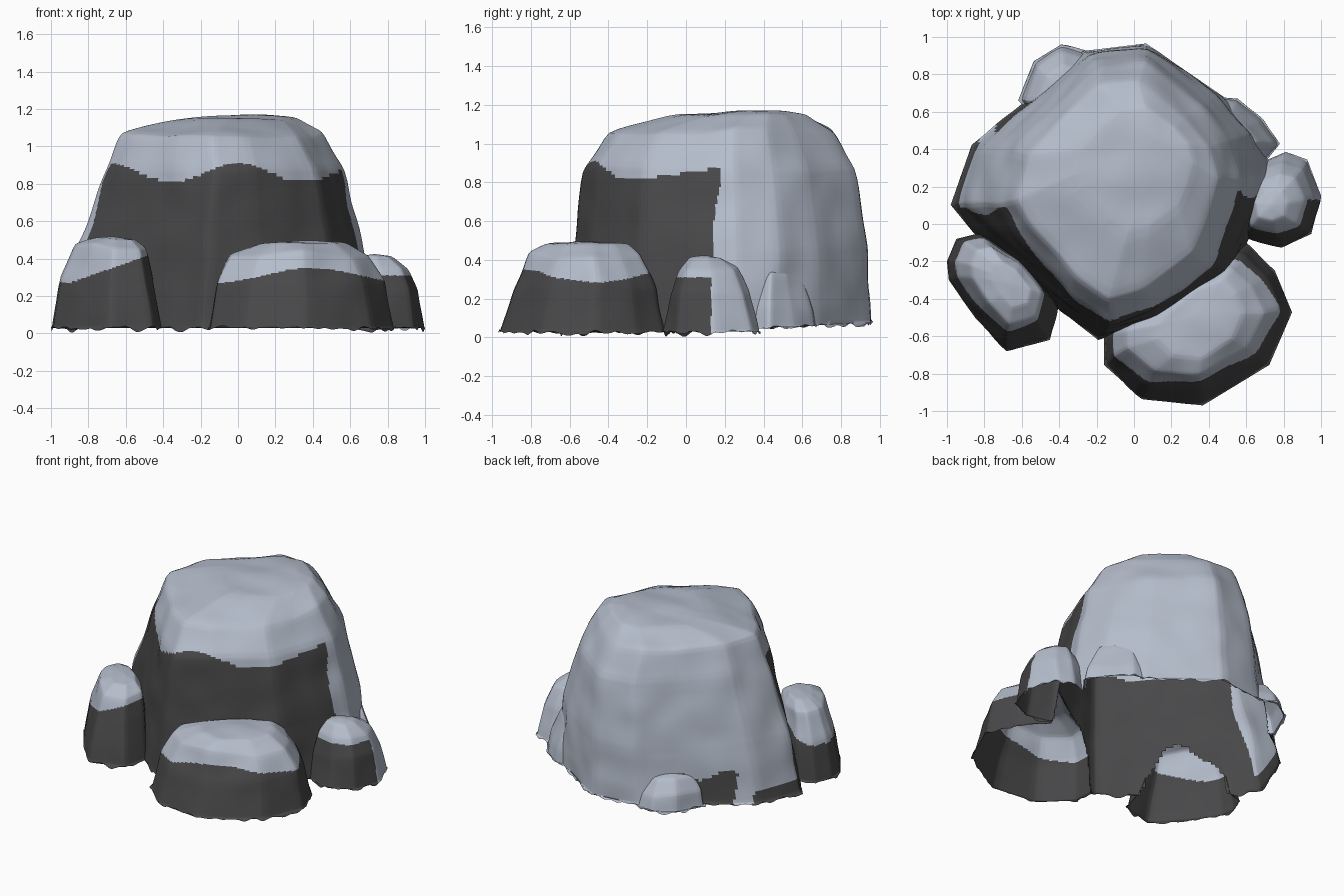
import bpy, bmesh, math, random
from mathutils import noise, Vector
from mathutils.bvhtree import BVHTree

if "Cube" in bpy.data.objects:
    bpy.data.objects.remove(bpy.data.objects["Cube"])

random.seed(4)


def flat(name, rgb):
    m = bpy.data.materials.new(name)
    m.diffuse_color = (*rgb, 1)
    m.use_nodes = True
    m.node_tree.nodes["Principled BSDF"].inputs["Base Color"].default_value = m.diffuse_color
    return m


DARK = flat("dark stone", (0.065, 0.065, 0.068))
LIGHT = flat("pale frost", (0.46, 0.51, 0.60))
built = []


def rock(name, outline, levels, peak, is_light, foot=0.0, rounding=0.0):
    """Loft an outline through levels (z, xmin, xmax, ymin, ymax), open underneath."""
    xs, ys = [p[0] for p in outline], [p[1] for p in outline]
    ax, bx, ay, by = min(xs), max(xs), min(ys), max(ys)
    bm = bmesh.new()
    rings = []
    for i, (z, x0, x1, y0, y1) in enumerate(levels):
        ring = []
        r = rounding * i / (len(levels) - 1)
        for x, y in outline:
            # outline in -1..1, eased towards an ellipse higher up
            p = Vector((2 * (x - ax) / (bx - ax) - 1, 2 * (y - ay) / (by - ay) - 1))
            p = p.lerp(p.normalized(), r)
            dz = random.uniform(-0.02, 0.02) if 0 < i < len(levels) - 1 else 0
            ring.append(bm.verts.new((x0 + (p.x + 1) / 2 * (x1 - x0),
                                      y0 + (p.y + 1) / 2 * (y1 - y0), z + dz)))
        rings.append(ring)
    n = len(outline)
    for a, b in zip(rings, rings[1:]):
        for i in range(n):
            j = (i + 1) % n
            bm.faces.new((a[i], a[j], b[j], b[i]))
    top = bm.verts.new(peak)
    for i in range(n):
        bm.faces.new((rings[-1][i], rings[-1][(i + 1) % n], top))
    # soften the corners, then make dense faces so that the colour edge is fine
    bmesh.ops.subdivide_edges(bm, edges=bm.edges[:], cuts=6, use_grid_fill=True)
    for _ in range(2):
        bmesh.ops.smooth_vert(bm, verts=[v for v in bm.verts if not v.is_boundary],
                              factor=0.5, use_axis_x=True, use_axis_y=True, use_axis_z=True)
    bmesh.ops.subdivide_edges(bm, edges=bm.edges[:], cuts=2, use_grid_fill=True)
    bm.normal_update()
    # ragged foot and slightly uneven surface
    for v in bm.verts:
        if v.is_boundary:
            rag = 0.025 + 0.03 * noise.noise(v.co * 14)
            v.co.z = max(0.0, rag + foot * max(0, v.co.y))
        else:
            v.co += v.normal * 0.012 * noise.noise(v.co * 5)
            v.co.z = max(v.co.z, 0.03 + foot * max(0, v.co.y))
    bm.normal_update()
    for f in bm.faces:
        f.smooth = True
        c = f.calc_center_median()
        f.material_index = 1 if is_light(c.x, c.y, c.z) else 0
    built.append((name, bm, BVHTree.FromBMesh(bm)))


def covered(p, tree):
    """True when p lies under an odd number of surfaces of an open-bottomed rock."""
    hits, start = 0, p.copy()
    while hits < 8:
        loc = tree.ray_cast(start, Vector((0, 0, 1)))[0]
        if loc is None:
            break
        hits += 1
        start = loc + Vector((0, 0, 1e-4))
    return hits % 2 == 1


# Tall central boulder: pale crown and back, dark front
def main_light(x, y, z):
    if -0.74 < x < -0.42 and 0.4 < y < 0.8 and z < 0.25 + 0.03 * math.sin(25 * x):
        return False
    if x < -0.83 and z < 0.13:
        return False
    side = 0.16 if x > 0 else 0.07
    return z > 0.86 + 0.05 * math.cos(9 * x) or y > side + 0.02 * math.sin(9 * z)


rock("main_boulder",
     [(-0.2, -0.62), (0.1, -0.52), (0.5, -0.27), (0.62, 0.0), (0.72, 0.25), (0.64, 0.48),
      (0.45, 0.68), (0.05, 0.96), (-0.28, 0.92), (-0.5, 0.72), (-0.86, 0.42),
      (-0.97, 0.1), (-0.85, -0.05), (-0.45, -0.42)],
     [(0, -0.98, 0.75, -0.62, 0.965), (0.45, -0.87, 0.69, -0.585, 0.945),
      (0.87, -0.72, 0.57, -0.54, 0.88), (1.06, -0.63, 0.45, -0.41, 0.77),
      (1.15, -0.33, 0.32, -0.05, 0.63)],
     (0.15, 0.42, 1.175), main_light, 0.05, 0.3)

# Broad low boulder at the front
rock("front_boulder",
     [(-0.15, -0.75), (0.05, -0.93), (0.37, -0.965), (0.72, -0.75), (0.84, -0.47),
      (0.75, -0.25), (0.6, -0.1), (0.3, -0.2), (0.0, -0.45), (-0.15, -0.6)],
     [(0, -0.16, 0.845, -0.97, -0.1), (0.27, -0.11, 0.79, -0.89, -0.15),
      (0.42, -0.04, 0.70, -0.81, -0.23), (0.485, 0.12, 0.58, -0.72, -0.3)],
     (0.33, -0.5, 0.50),
     lambda x, y, z: z > 0.31 + 0.04 * math.sin(6 * x - 0.8))

# Left boulder
rock("left_boulder",
     [(-0.68, -0.68), (-0.45, -0.62), (-0.4, -0.42), (-0.6, -0.18), (-0.83, -0.05),
      (-0.95, -0.08), (-1.0, -0.2), (-0.99, -0.3), (-0.85, -0.5)],
     [(0, -1.0, -0.40, -0.68, -0.05), (0.3, -0.95, -0.45, -0.61, -0.07),
      (0.46, -0.87, -0.49, -0.54, -0.12), (0.51, -0.77, -0.55, -0.45, -0.2)],
     (-0.66, -0.32, 0.525),
     lambda x, y, z: z > 0.27 + 0.35 * max(0, x + 0.9))

# Right boulder
rock("right_boulder",
     [(0.62, -0.07), (0.8, -0.12), (0.95, -0.05), (1.0, 0.15), (0.93, 0.34),
      (0.82, 0.38), (0.68, 0.32), (0.58, 0.15)],
     [(0, 0.56, 1.0, -0.125, 0.385), (0.22, 0.57, 0.965, -0.09, 0.33),
      (0.35, 0.6, 0.91, -0.04, 0.27), (0.41, 0.65, 0.82, 0.02, 0.19)],
     (0.73, 0.1, 0.425),
     lambda x, y, z: z > 0.31 or y > 0.13)

# Two small pale boulders against the back
rock("back_right_boulder",
     [(0.45, 0.35), (0.7, 0.34), (0.77, 0.43), (0.68, 0.56), (0.55, 0.67), (0.43, 0.68),
      (0.35, 0.5)],
     [(0, 0.35, 0.78, 0.34, 0.68), (0.15, 0.36, 0.745, 0.35, 0.655),
      (0.33, 0.38, 0.66, 0.38, 0.60)],
     (0.52, 0.48, 0.4), lambda x, y, z: True, 0.05)
rock("back_left_boulder",
     [(-0.5, 0.55), (-0.2, 0.6), (-0.2, 0.86), (-0.28, 0.93), (-0.4, 0.96), (-0.54, 0.87),
      (-0.62, 0.66)],
     [(0, -0.62, -0.18, 0.55, 0.96), (0.17, -0.59, -0.2, 0.56, 0.92),
      (0.26, -0.52, -0.25, 0.58, 0.85)],
     (-0.38, 0.7, 0.3), lambda x, y, z: True, 0.05)

# Merge the shells: drop faces hidden inside a neighbouring boulder
for name, bm, tree in built:
    others = [t for _, _, t in built if t is not tree]
    inside = {v: any(covered(v.co, t) for t in others) for v in bm.verts}
    hidden = [f for f in bm.faces if all(inside[v] for v in f.verts)]
    bmesh.ops.delete(bm, geom=hidden, context='FACES')
for name, bm, tree in built:
    me = bpy.data.meshes.new(name)
    bm.to_mesh(me)
    bm.free()
    me.materials.append(DARK)
    me.materials.append(LIGHT)
    bpy.context.collection.objects.link(bpy.data.objects.new(name, me))
